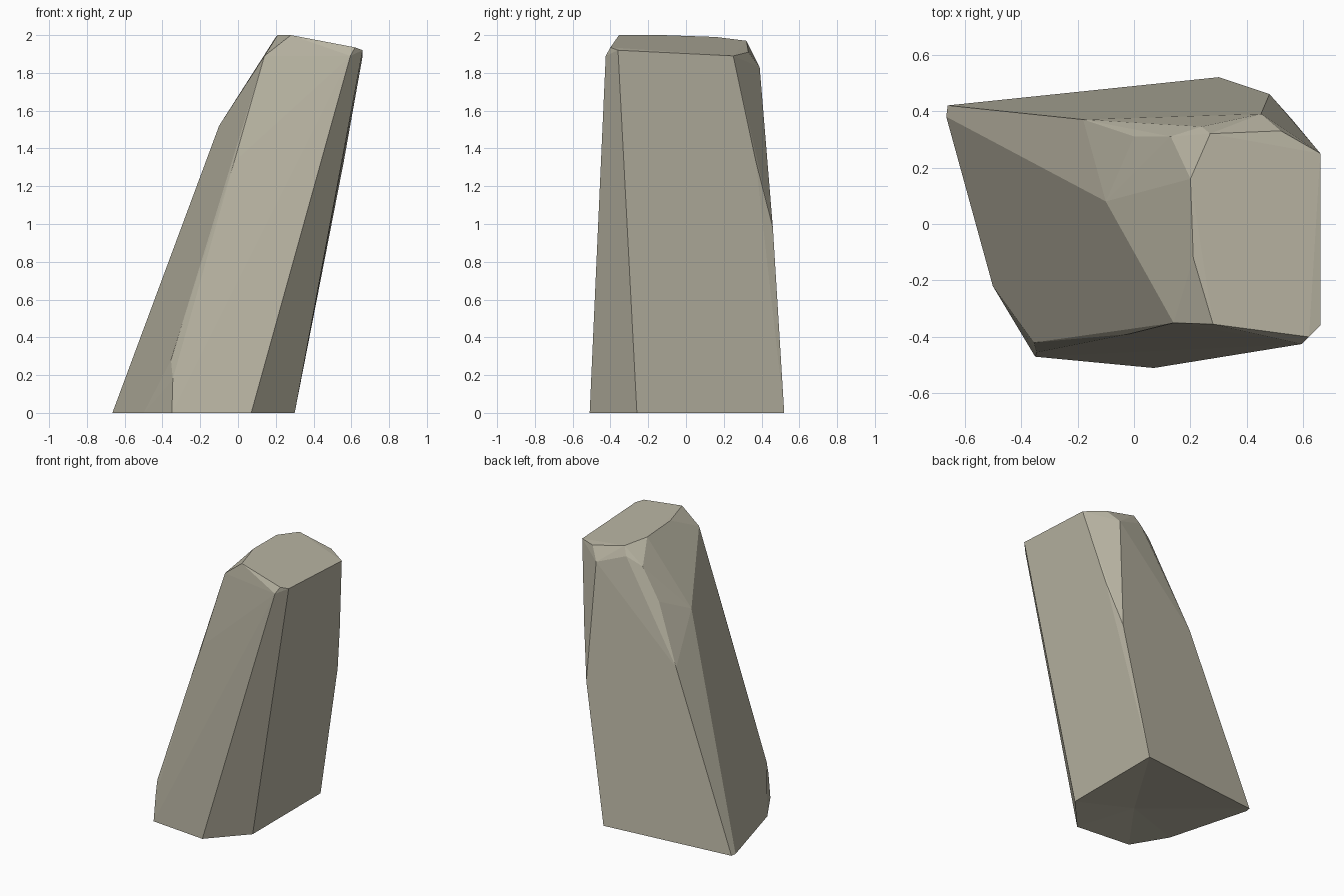
import bpy
import bmesh
import math

default_cube = bpy.data.objects.get("Cube")
if default_cube:
    bpy.data.objects.remove(default_cube, do_unlink=True)


def flat_material(name, colour):
    """One plain colour, shown in the viewport and in a render."""
    material = bpy.data.materials.new(name)
    material.use_nodes = True
    material.diffuse_color = colour
    for node in material.node_tree.nodes:
        if node.type == "BSDF_PRINCIPLED":
            node.inputs["Base Color"].default_value = colour
            node.inputs["Roughness"].default_value = 0.9
    return material


# Ground outline, as x and y
footprint = [(-.66, .42), (-.665, .38), (-.5, -.22), (-.35, -.47),
             (.07, -.51), (.3, -.26), (.3, .27), (.3, .52)]

# Corners along the leaning shaft
shaft = [(-.345, -.455, .18), (-.355, -.42, .28),
         (-.02, -.39, 1.33), (.44, -.44, 1.33),
         (.56, -.31, 1.33), (.56, .37, 1.33), (.48, .46, .98),
         (-.18, .37, 1.22), (-.1, .08, 1.52), (0, .31, 1.63)]

# Chipped shoulder below the top
shoulder = [(.14, -.35, 1.89), (.595, -.425, 1.89), (.45, .39, 1.83),
            (.24, .345, 1.91), (.13, .31, 1.85)]

# Sloping crown
crown = [(.28, -.355, 2), (.21, -.12, 2), (.2, .16, 1.99), (.27, .32, 1.97),
         (.52, .33, 1.91), (.66, .25, 1.89), (.66, -.36, 1.92),
         (.62, -.4, 1.935)]


def build_rock(name, corners, hollow, material):
    """Wrap the corners in a faceted skin and hollow the underside a little."""
    bm = bmesh.new()
    for corner in corners:
        bm.verts.new(corner)
    hull = bmesh.ops.convex_hull(bm, input=bm.verts[:])
    loose = set(hull["geom_interior"]) | set(hull["geom_unused"])
    bmesh.ops.delete(bm, geom=[item for item in loose
                               if isinstance(item, bmesh.types.BMVert)],
                     context="VERTS")

    # Shallow dent in the underside, fanned from its deepest point
    underside = [face for face in bm.faces
                 if all(vert.co.z < .001 for vert in face.verts)]
    bmesh.ops.delete(bm, geom=underside, context="FACES")
    rim = [edge for edge in bm.edges if edge.is_boundary]
    deepest = bm.verts.new(hollow)
    for edge in rim:
        bm.faces.new((edge.verts[0], edge.verts[1], deepest))

    # Merge nearly level triangles into broad facets
    bmesh.ops.dissolve_limit(bm, angle_limit=math.radians(1.5),
                             verts=bm.verts[:], edges=bm.edges[:])
    bmesh.ops.recalc_face_normals(bm, faces=bm.faces[:])
    for face in bm.faces:
        face.smooth = False

    mesh = bpy.data.meshes.new(name)
    bm.to_mesh(mesh)
    bm.free()
    mesh.materials.append(material)
    rock = bpy.data.objects.new(name, mesh)
    bpy.context.collection.objects.link(rock)
    return rock


stone = flat_material("warm grey stone", (.49, .465, .37, 1))
base = [(x, y, 0) for x, y in footprint]
build_rock("leaning_rock", base + shaft + shoulder + crown,
           (-.12, -.14, .05), stone)
